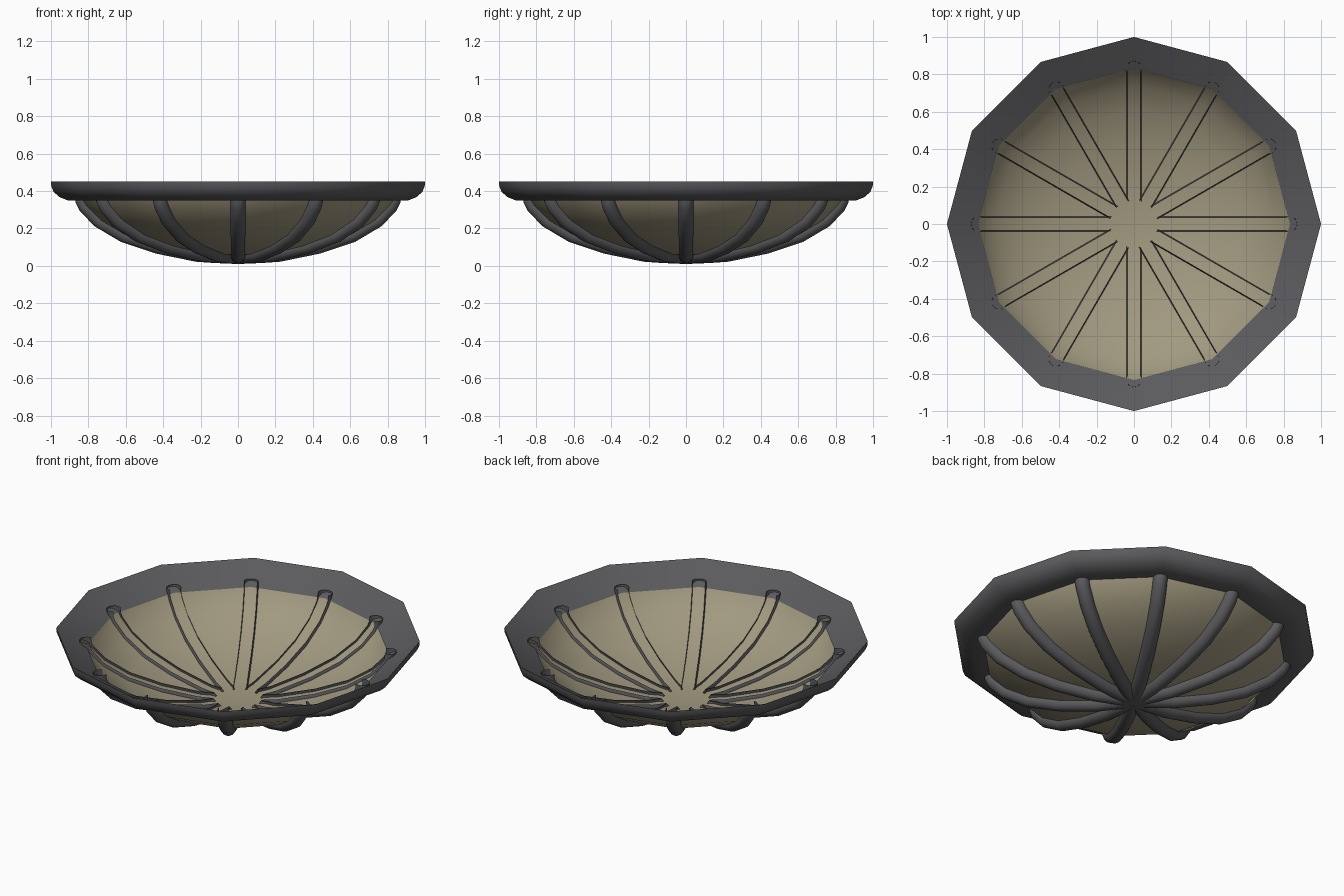
import bpy, bmesh, math
from mathutils import Vector

if "Cube" in bpy.data.objects:
    bpy.data.objects.remove(bpy.data.objects["Cube"])

SIDES = 12


def material(name, rgb):
    m = bpy.data.materials.new(name)
    m.diffuse_color = (*rgb, 1)
    m.use_nodes = True
    m.node_tree.nodes["Principled BSDF"].inputs["Base Color"].default_value = m.diffuse_color
    return m


grey = material("dark grey", (0.105, 0.105, 0.112))
tan = material("tan", (0.36, 0.32, 0.215))


def finish(bm, name, mat, angle):
    me = bpy.data.meshes.new(name)
    bm.to_mesh(me)
    bm.free()
    me.materials.append(mat)
    ob = bpy.data.objects.new(name, me)
    bpy.context.collection.objects.link(ob)
    bpy.ops.object.select_all(action='DESELECT')
    bpy.context.view_layer.objects.active = ob
    ob.select_set(True)
    bpy.ops.object.shade_smooth_by_angle(angle=math.radians(angle))
    return ob


def lathe(name, profile, mat, closed, angle):
    """Turn an (r, z) profile around z in twelve steps."""
    bm = bmesh.new()
    rings = []
    for r, z in profile:
        if r == 0:
            rings.append([bm.verts.new((0, 0, z))] * SIDES)
        else:
            rings.append([bm.verts.new((r * math.cos(a), r * math.sin(a), z))
                          for a in (i * math.tau / SIDES for i in range(SIDES))])
    for k in range(len(rings) if closed else len(rings) - 1):
        a, b = rings[k], rings[(k + 1) % len(rings)]
        for i in range(SIDES):
            j = (i + 1) % SIDES
            bm.faces.new(list(dict.fromkeys((a[i], a[j], b[j], b[i]))))
    bmesh.ops.recalc_face_normals(bm, faces=bm.faces)
    return finish(bm, name, mat, angle)


# bowl sheet: shallow, steeper towards the rim
bowl_profile = [(0, 0.05), (0.22, 0.062), (0.43, 0.105), (0.61, 0.165),
                (0.745, 0.245), (0.82, 0.32), (0.84, 0.352)]
bowl = lathe("bowl", bowl_profile, tan, False, 60)
bowl.data.flip_normals() if bowl.data.polygons[0].normal.z < 0 else None

# rim: sloping inner face, rounded outside
lathe("rim", [(0.835, 0.35), (1.0, 0.45), (0.998, 0.425), (0.985, 0.395),
              (0.955, 0.368), (0.91, 0.35)], grey, True, 40)

# ribs: tubes under the bowl, open on top so only their lips show inside
path = [(0, 0.05), (0.115, 0.055)] + [(0.135, 0.056)] + bowl_profile[1:5] + \
       [(0.815, 0.32), (0.83, 0.35), (0.832, 0.385)]
STEPS = 14
for n in range(SIDES):
    ang = n * math.tau / SIDES
    out = Vector((math.cos(ang), math.sin(ang), 0))
    side = Vector((-math.sin(ang), math.cos(ang), 0))
    bm = bmesh.new()
    rows = []
    for k, (r, z) in enumerate(path):
        p, q = path[max(k - 1, 0)], path[min(k + 1, len(path) - 1)]
        t = Vector((q[0] - p[0], q[1] - p[1])).normalized()
        down = out * t.y - Vector((0, 0, t.x))
        spread = math.radians(85 if r < 0.12 else 122)
        c = out * r + Vector((0, 0, z))
        rows.append([bm.verts.new(c + 0.04 * (down * math.cos(s) + side * math.sin(s)))
                     for s in (spread * (2 * i / STEPS - 1) for i in range(STEPS + 1))])
    for a, b in zip(rows, rows[1:]):
        for i in range(STEPS):
            bm.faces.new((a[i], b[i], b[i + 1], a[i + 1]))
    bmesh.ops.recalc_face_normals(bm, faces=bm.faces)
    mid = min(bm.faces, key=lambda f: f.calc_center_median().z)
    if mid.normal.z > 0:
        bmesh.ops.reverse_faces(bm, faces=bm.faces)
    finish(bm, "rib_%02d" % (n + 1), grey, 50)
